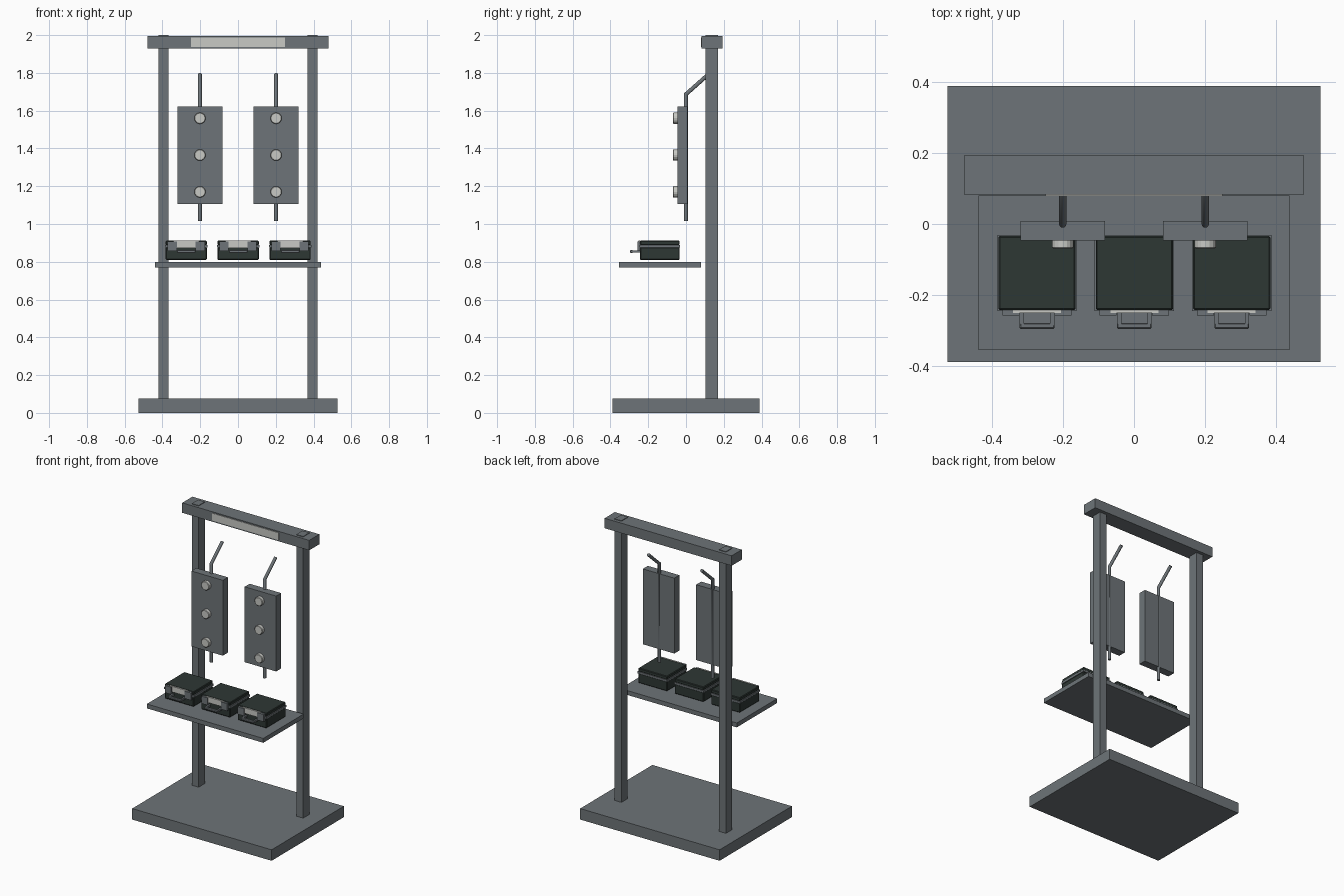
import bpy, bmesh, math
from mathutils import Vector

if "Cube" in bpy.data.objects:
    bpy.data.objects.remove(bpy.data.objects["Cube"])


def material(name, rgb):
    m = bpy.data.materials.new(name)
    m.diffuse_color = (*rgb, 1)
    m.use_nodes = True
    m.node_tree.nodes["Principled BSDF"].inputs["Base Color"].default_value = m.diffuse_color
    return m


GREY = material("steel grey", (0.155, 0.175, 0.188))
DARK = material("dark green", (0.027, 0.038, 0.034))
LIGHT = material("pale grey", (0.58, 0.59, 0.56))


def add_object(name, bm, mat):
    bmesh.ops.recalc_face_normals(bm, faces=bm.faces)
    me = bpy.data.meshes.new(name)
    bm.to_mesh(me)
    bm.free()
    me.materials.append(mat)
    ob = bpy.data.objects.new(name, me)
    bpy.context.collection.objects.link(ob)
    return ob


def box(name, x, y, z, mat=GREY, bevel=0):
    """Box from (min, max) pairs on each axis."""
    bm = bmesh.new()
    bmesh.ops.create_cube(bm, size=1)
    for v in bm.verts:
        v.co = [a + (b - a) * (c + 0.5) for (a, b), c in zip((x, y, z), v.co)]
    if bevel:
        bmesh.ops.bevel(bm, geom=bm.edges[:], offset=bevel, segments=1, affect='EDGES')
    return add_object(name, bm, mat)


def cylinder(name, center, radius, depth, mat, sides=16):
    """Cylinder whose axis runs along y, with a slightly chamfered front."""
    bm = bmesh.new()
    rings = []
    for r, y in ((radius, depth / 2), (radius, -depth / 2 + 0.003), (radius - 0.003, -depth / 2)):
        rings.append([bm.verts.new((center[0] + r * math.cos(i * math.tau / sides),
                                    center[1] + y,
                                    center[2] + r * math.sin(i * math.tau / sides)))
                      for i in range(sides)])
    for a, b in zip(rings, rings[1:]):
        for i in range(sides):
            j = (i + 1) % sides
            bm.faces.new((a[i], a[j], b[j], b[i]))
    bm.faces.new(rings[0])
    bm.faces.new(rings[-1])
    return add_object(name, bm, mat)


def bent_rod(name, points, radius, mat=GREY, sides=12):
    """Round rod along a path lying in a plane of constant x, mitred at bends."""
    pts = [Vector(p) for p in points]
    side = Vector((1, 0, 0))
    bm = bmesh.new()
    rings = []
    for i, p in enumerate(pts):
        d_in = (p - pts[i - 1]).normalized() if i else (pts[1] - p).normalized()
        d_out = (pts[i + 1] - p).normalized() if i < len(pts) - 1 else d_in
        tangent = (d_in + d_out).normalized()
        up = side.cross(tangent) / max(0.3, tangent.dot(d_in))
        rings.append([bm.verts.new(p + radius * (side * math.cos(k * math.tau / sides)
                                                 + up * math.sin(k * math.tau / sides)))
                      for k in range(sides)])
    for a, b in zip(rings, rings[1:]):
        for k in range(sides):
            j = (k + 1) % sides
            f = bm.faces.new((a[k], a[j], b[j], b[k]))
            f.smooth = True
    bm.faces.new(rings[0])
    bm.faces.new(rings[-1])
    return add_object(name, bm, mat)


# Frame: base, posts, top beam with its plate, and shelf
box("base", (-0.527, 0.527), (-0.39, 0.39), (0, 0.075))
for s, label in ((-1, "left"), (1, "right")):
    box(f"post_{label}", (s * 0.395 - 0.026, s * 0.395 + 0.026), (0.102, 0.17), (0.07, 2.0))
box("top_beam", (-0.48, 0.48), (0.083, 0.193), (1.928, 1.996))
box("beam_plate", (-0.25, 0.25), (0.079, 0.085), (1.938, 1.988), LIGHT)
box("shelf", (-0.44, 0.44), (-0.356, 0.08), (0.77, 0.80))

# Hanging panels with rods and knobs
for s, label in ((-1, "left"), (1, "right")):
    cx = s * 0.2015
    box(f"panel_{label}", (cx - 0.119, cx + 0.119), (-0.046, 0.008), (1.107, 1.622))
    bent_rod(f"hanging_rod_{label}",
             [(cx, 0, 1.015), (cx, 0, 1.687), (cx, 0.118, 1.792)], 0.0105)
    for k, z in enumerate((1.17, 1.365, 1.56)):
        cylinder(f"knob_{label}_{k}", (cx, -0.057, z), 0.03, 0.024, LIGHT)

# Cases on the shelf
for n, cx in enumerate((-0.274, 0.001, 0.276)):
    def span(a, b):
        return (cx + a, cx + b)
    box(f"case_body_{n}", span(-0.109, 0.109), (-0.243, -0.034), (0.81, 0.877), DARK, 0.004)
    box(f"case_seam_{n}", span(-0.112, 0.112), (-0.246, -0.031), (0.876, 0.889), GREY)
    box(f"case_lid_{n}", span(-0.109, 0.109), (-0.243, -0.034), (0.888, 0.912), DARK, 0.004)
    box(f"case_label_{n}", span(-0.068, 0.068), (-0.252, -0.243), (0.874, 0.912), LIGHT)
    for s in (-1, 1):
        m = s * 0.074
        box(f"case_latch_{n}", span(m - 0.024, m + 0.024), (-0.258, -0.24), (0.858, 0.908))
        h = s * 0.043
        box(f"handle_arm_{n}", span(h - 0.006, h + 0.006), (-0.287, -0.24), (0.848, 0.861))
    box(f"handle_grip_{n}", span(-0.049, 0.049), (-0.296, -0.28), (0.847, 0.862), GREY, 0.003)
